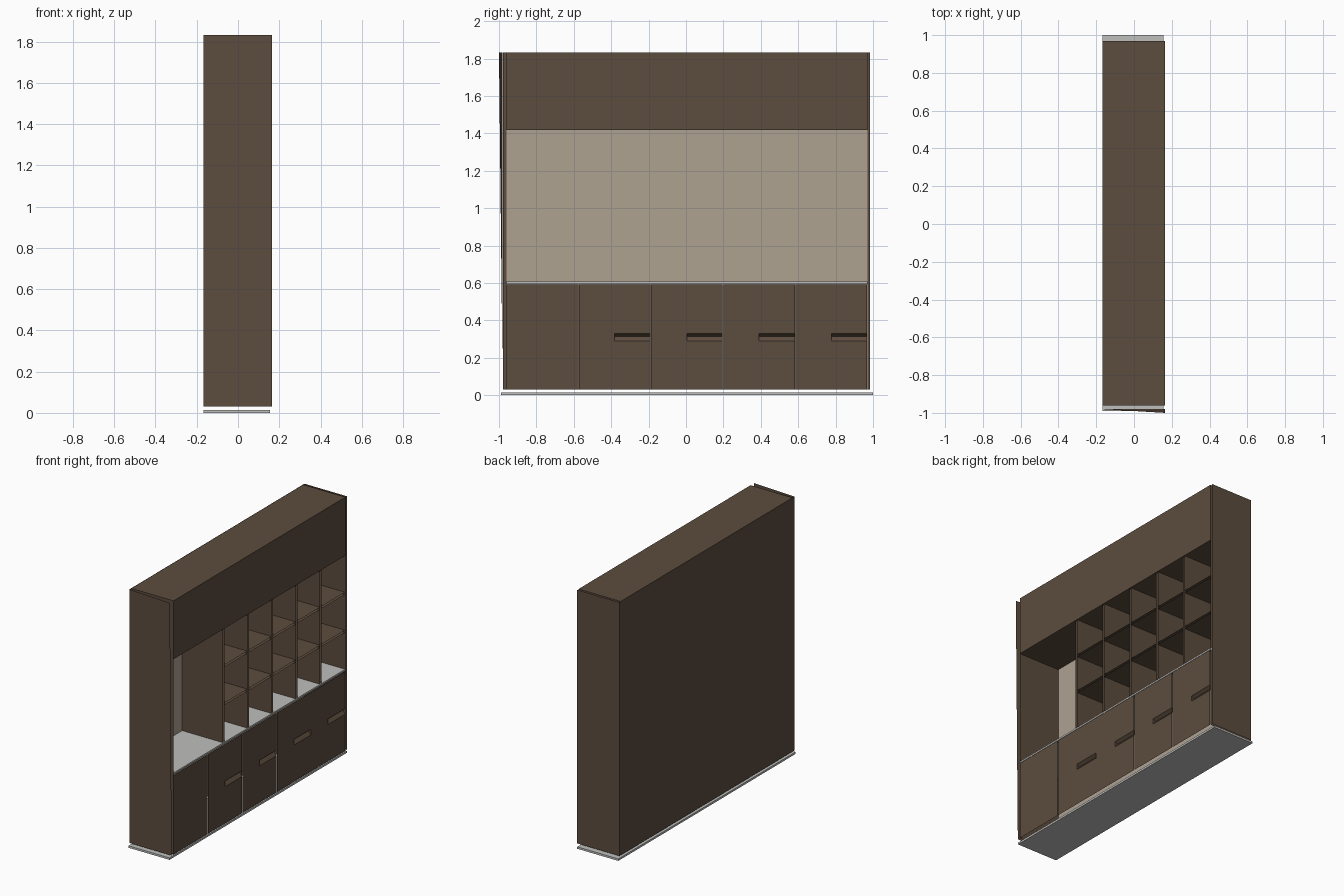
import bpy

if "Cube" in bpy.data.objects:
    bpy.data.objects.remove(bpy.data.objects["Cube"])

# Colours
def material(name, r, g, b):
    m = bpy.data.materials.new(name)
    m.diffuse_color = (r, g, b, 1)
    m.use_nodes = True
    m.node_tree.nodes["Principled BSDF"].inputs["Base Color"].default_value = m.diffuse_color
    return m

BROWN = material("dark_brown_wood", 0.107, 0.072, 0.048)
BEIGE = material("beige_back_panel", 0.42, 0.36, 0.285)
GREY = material("light_grey_stone", 0.52, 0.52, 0.51)

# Main dimensions
XB, XF = -0.168, 0.165        # back and front
YL, YR = -0.96, 0.97          # inner faces of the sides
Z0, ZC, ZF, ZT = 0.03, 0.608, 1.417, 1.832

def build(name, verts, faces, mat):
    me = bpy.data.meshes.new(name)
    me.from_pydata(verts, [], faces)
    me.materials.append(mat)
    ob = bpy.data.objects.new(name, me)
    bpy.context.collection.objects.link(ob)
    return ob

def box(name, x0, x1, y0, y1, z0, z1, mat):
    v = [(x, y, z) for x in (x0, x1) for y in (y0, y1) for z in (z0, z1)]
    f = [(0, 1, 3, 2), (4, 6, 7, 5), (0, 4, 5, 1),
         (2, 3, 7, 6), (0, 2, 6, 4), (1, 5, 7, 3)]
    return build(name, v, f, mat)

def x_plane(name, x, y0, y1, z0, z1, mat):
    return build(name, [(x, y0, z0), (x, y1, z0), (x, y1, z1), (x, y0, z1)],
                 [(0, 1, 2, 3)], mat)

def y_sheets(name, y0, y1, x0, x1, z0, z1, pull=0.0):
    """Upright panel made of two skins with open edges."""
    v = [(x0, y0, z0), (x1, y0, z0), (x1, y0 - pull, z1), (x0, y0, z1),
         (x0, y1, z0), (x1, y1, z0), (x1, y1, z1), (x0, y1, z1)]
    return build(name, v, [(0, 1, 2, 3), (7, 6, 5, 4)], BROWN)

def z_sheets(name, z0, z1, x0, x1, y0, y1):
    """Level shelf made of two skins with open edges."""
    v = [(x, y, z) for z in (z0, z1) for x, y in
         ((x0, y0), (x1, y0), (x1, y1), (x0, y1))]
    return build(name, v, [(3, 2, 1, 0), (4, 5, 6, 7)], BROWN)

# Carcass: base plate, sides, back, upper fascia block and counter
box("base_plate", XB, 0.155, -0.99, 1.0, 0.0, 0.014, GREY)
y_sheets("left_side_panel", -0.98, YL, XB, XF, Z0, ZT, pull=0.02)
y_sheets("right_side_panel", YR, 0.986, XB, XF, Z0, ZT)
x_plane("outer_back", XB, YL - 0.018, YR + 0.014, Z0, ZT, BROWN)
x_plane("inner_back", XB + 0.006, YL, YR, Z0, ZF, BEIGE)
box("upper_fascia", XB + 0.002, XF, YL, YR, ZF, ZT, BROWN)
box("counter", XB + 0.008, XF - 0.002, YL, YR, 0.596, ZC, GREY)

# Pigeonholes: five columns and three rows
start, cols, rows, t = -0.39, 5, 3, 0.008
step = (YR - start) / cols
rise = (ZF - ZC) / rows
xi, xo = XB + 0.008, XF - 0.003
for i in range(cols):
    y = start + i * step
    y_sheets(f"divider_{i + 1}", y - t, y + t, xi, xo, ZC, ZF)
    for j in range(1, rows):
        z = ZC + j * rise
        z_sheets(f"shelf_{i + 1}_{j}", z - t, z + t, xi, xo,
                 y + t, y + step - (t if i < cols - 1 else 0))

# Cupboard fronts: one plain door, four doors with a grooved finger pull
n, gap, top = 5, 0.002, 0.592
w = (YR - YL) / n
x_plane("plain_door", XF, YL, YL + w - gap, Z0, top, BROWN)
for i in range(1, n):
    y0, y1 = YL + i * w + gap, YL + (i + 1) * w - gap
    ym = (y0 + y1) / 2
    za, zb, zc, d = 0.29, 0.315, 0.33, 0.02
    v = [(XF, y0, Z0), (XF, y1, Z0), (XF, y1, za), (XF, ym, za), (XF, y0, za),
         (XF, y0, zc), (XF, ym, zc), (XF, y1, zc), (XF, y1, top), (XF, y0, top),
         (XF - d, ym, zb), (XF - d, y1, zb)]
    f = [(0, 1, 2, 3, 4), (4, 3, 6, 5), (5, 6, 7, 8, 9),
         (3, 2, 11, 10), (10, 11, 7, 6), (3, 10, 6), (2, 7, 11)]
    build(f"grooved_door_{i}", v, f, BROWN)
